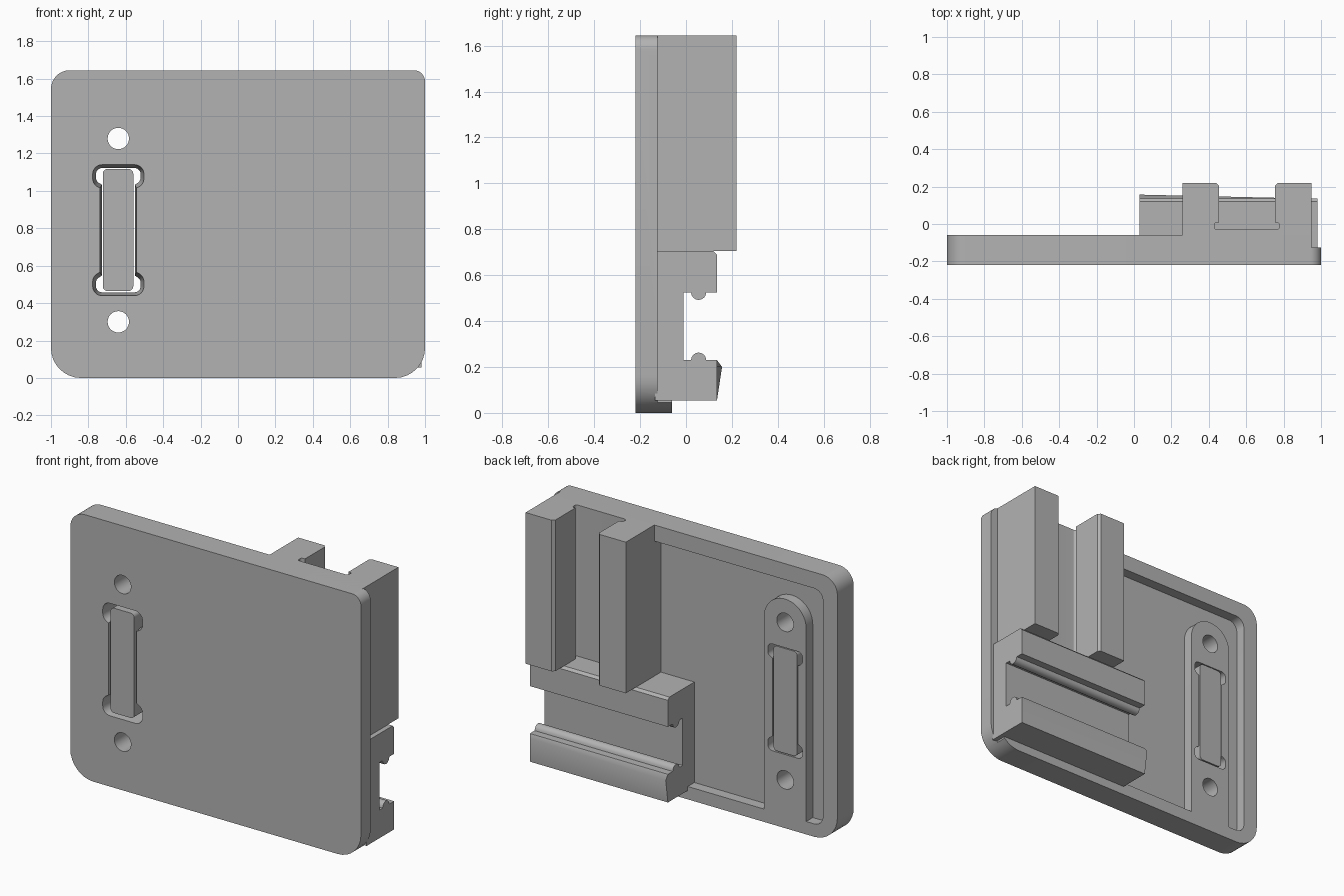
import bpy, bmesh, math
from mathutils import Vector

if "Cube" in bpy.data.objects:
    bpy.data.objects.remove(bpy.data.objects["Cube"], do_unlink=True)

grey = bpy.data.materials.new("plain grey")
grey.use_nodes = True
COLOUR = (0.45, 0.45, 0.45, 1)
grey.diffuse_color = COLOUR
grey.node_tree.nodes["Principled BSDF"].inputs["Base Color"].default_value = COLOUR

# Plate outlines lie in XZ, the upright rail in XY, the level rail in YZ
TO_3D = {"y": lambda a, b, d: (a, d, b),
         "z": lambda a, b, d: (a, b, d),
         "x": lambda a, b, d: (d, a, b)}


def rounded(corners, steps=8):
    """Outline from (a, b, radius) corners, each replaced by an arc."""
    out = []
    for i, (a, b, r) in enumerate(corners):
        p = Vector((a, b))
        if r == 0:
            out.append(p)
            continue
        u = (Vector(corners[i - 1][:2]) - p).normalized()
        v = (Vector(corners[(i + 1) % len(corners)][:2]) - p).normalized()
        half = u.angle(v) / 2
        centre = p + (u + v).normalized() * r / math.sin(half)
        start = p + u * r / math.tan(half) - centre
        end = p + v * r / math.tan(half) - centre
        sweep = start.angle(end)
        for k in range(steps + 1):
            t = k / steps
            out.append(centre + (start * math.sin((1 - t) * sweep)
                                 + end * math.sin(t * sweep)) / math.sin(sweep))
    return out


def box_outline(a0, a1, b0, b1, r=0):
    return rounded([(a0, b0, r), (a1, b0, r), (a1, b1, r), (a0, b1, r)])


def prism(name, axis, near, d0, d1, far=None):
    """Loft between two outlines with the same number of points."""
    bm = bmesh.new()
    n = len(near)
    rings = [[bm.verts.new(TO_3D[axis](p[0], p[1], d)) for p in outline]
             for outline, d in ((near, d0), (far or near, d1))]
    bm.faces.new(rings[0])
    bm.faces.new(rings[1])
    for i in range(n):
        j = (i + 1) % n
        bm.faces.new((rings[0][i], rings[0][j], rings[1][j], rings[1][i]))
    bmesh.ops.recalc_face_normals(bm, faces=bm.faces)
    mesh = bpy.data.meshes.new(name)
    bm.to_mesh(mesh)
    bm.free()
    mesh.materials.append(grey)
    obj = bpy.data.objects.new(name, mesh)
    bpy.context.collection.objects.link(obj)
    return obj


def activate(obj):
    bpy.ops.object.select_all(action="DESELECT")
    obj.select_set(True)
    bpy.context.view_layer.objects.active = obj


def combine(obj, other, operation):
    activate(obj)
    mod = obj.modifiers.new("join", "BOOLEAN")
    mod.operation, mod.solver, mod.object = operation, "EXACT", other
    bpy.ops.object.modifier_apply(modifier=mod.name)
    bpy.data.objects.remove(other, do_unlink=True)


FRONT, FLOOR, RIM, TOP = -0.22, -0.125, -0.06, 1.645
SLOT_X = -0.64

# Plate with a raised rim, open along its left edge
plate = prism("back_plate", "y", rounded(
    [(-1, 0, .16), (1, 0, .16), (1, TOP, .06), (-1, TOP, .1)]), FRONT, RIM)
recess = prism("recess_cutter", "y", rounded(
    [(-.9, .08, .06), (1.1, .08, 0), (1.1, 1.545, 0), (-.9, 1.545, .06)]), FLOOR, .1)
combine(plate, recess, "DIFFERENCE")
edge = prism("edge_cutter", "y", box_outline(.95, 1.1, -.1, 1.8), FLOOR, .1)
combine(plate, edge, "DIFFERENCE")

# Raised strip around the slot, round at the top
strip = prism("slot_strip", "y", rounded(
    [(SLOT_X - .145, .04, 0), (SLOT_X + .145, .04, 0),
     (SLOT_X + .145, 1.425, .144), (SLOT_X - .145, 1.425, .144)], 12), -.17, RIM)
combine(plate, strip, "UNION")

# Screw holes
for z in (.3, 1.28):
    hole = prism("hole_cutter", "y", box_outline(
        SLOT_X - .057, SLOT_X + .057, z - .057, z + .057, .0565), -.3, .1)
    combine(plate, hole, "DIFFERENCE")


# Slot narrowing towards the back, with wide ends
def slot_outline(inset):
    ear, neck, r = .137 - inset, .097 - inset / 2, .05 - inset
    low, high = .44 + inset, 1.14 - inset
    w = .105 - 2 * inset
    right = [(ear, low, r), (ear, low + w, r), (neck, low + w + .02, 0),
             (neck, high - w - .02, 0), (ear, high - w, r), (ear, high, r)]
    left = [(-a, b, c) for a, b, c in reversed(right)]
    return rounded([(SLOT_X + a, b, c) for a, b, c in right + left])


slot = prism("slot_cutter", "y", slot_outline(0), FRONT - .001, RIM + .001,
             slot_outline(.018))
combine(plate, slot, "DIFFERENCE")

# Bar standing in the slot
prism("slot_bar", "y", box_outline(SLOT_X - .083, SLOT_X + .08, .465, 1.117, .025),
      FRONT, RIM)

# Upright rail: two columns joined by a web with undercut groove
prism("upright_rail", "z", rounded(
    [(.26, FLOOR - .01, 0), (.95, FLOOR - .01, 0), (.95, .22, 0), (.77, .22, 0),
     (.755, .205, 0), (.755, .008, 0), (.777, .008, .012), (.777, -.03, .015),
     (.43, -.03, .015), (.43, .008, .012), (.455, .008, 0), (.455, .205, 0),
     (.44, .22, 0), (.26, .22, 0)]), .705, TOP)


# Level rail: two lips with facing round ridges, lower lip flaring to one end
def level_profile(flare):
    def ridge(z, side):
        arc = [(.055 + .033 * math.cos(math.pi * k / 8),
                z + side * .033 * math.sin(math.pi * k / 8)) for k in range(9)]
        return arc if side < 0 else arc[::-1]

    return ([(FLOOR - .01, .055), (.135, .055), (.135 + flare, .2), (.135, .23)]
            + ridge(.23, 1)[::-1] + [(-.01, .23), (-.01, .525)]
            + ridge(.525, -1)[::-1]
            + [(.135, .525), (.135, .69), (.12, .705), (FLOOR - .01, .705)])


prism("level_rail", "x", level_profile(.022), .03, .98, level_profile(0))

# Smooth the arcs, keep the edges sharp
for obj in bpy.context.collection.objects:
    if obj.type == "MESH" and obj.data.materials and obj.data.materials[0] == grey:
        activate(obj)
        bpy.ops.object.shade_smooth_by_angle(angle=math.radians(30))
